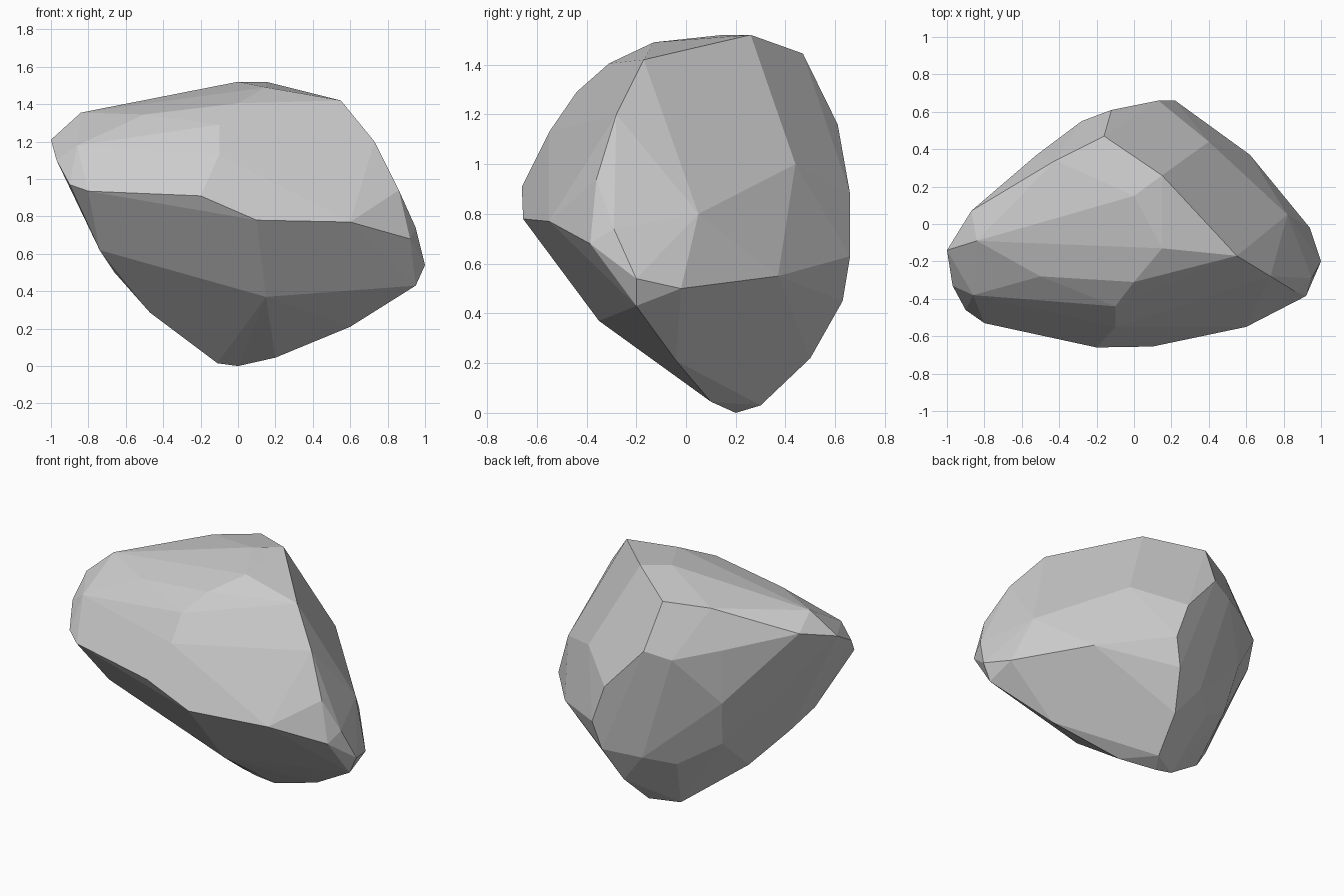
import bpy, bmesh, math

# Ridge lines of the boulder; the stone is the convex skin around them
ridges = {
    "crown": [(-.84, -.09, 1.355), (.15, -.13, 1.49), (.55, -.17, 1.42),
              (.15, .26, 1.52), (0, .15, 1.52), (-.16, .47, 1.445), (-.42, .34, 1.42), (-.87, .07, 1.27)],
    "front_brow": [(-.5, -.28, 1.345), (0, -.31, 1.405), (-.1, -.44, 1.29), (-.86, -.38, 1.18), (-.1, -.55, 1.13)],
    "front_ridge": [(-.9, -.46, .97), (-.8, -.53, .935), (-.2, -.66, .91), (.1, -.655, .78),
                    (.6, -.55, .77), (.92, -.385, .68)],
    "right_end": [(.73, -.28, 1.2), (.86, -.36, .94), (.95, -.29, .74), (1, -.2, .54), (.95, -.2, .43),
                  (.94, -.02, .5), (.82, .05, .8)],
    "back_right": [(.4, .44, 1), (.62, .37, .55), (.22, .66, .63), (.13, .66, .88)],
    "back_left": [(-.12, .61, 1.16), (-.28, .55, 1.12), (-.52, .37, 1.18), (.17, .63, .45)],
    "back_left_facet": [(-.51, .355, .825), (-.46, .28, .52), (-.22, .41, .37), (-.06, .54, .42)],
    "left_end": [(-1, -.14, 1.21), (-.97, -.33, 1.1), (-.74, -.28, .62),
                 (-.66, -.13, .5), (-.47, .02, .285)],
    "underside": [(.15, -.35, .37), (.6, -.04, .21), (.2, .1, .045), (-.11, .21, .015),
                  (0, .2, 0), (.06, .3, .03), (.1, .5, .22)],
}

bm = bmesh.new()
for line in ridges.values():
    for p in line:
        bm.verts.new(p)
bmesh.ops.convex_hull(bm, input=bm.verts)
loose = [v for v in bm.verts if not v.link_faces]
bmesh.ops.delete(bm, geom=loose, context='VERTS')

# Merge nearly coplanar triangles into broad flat facets
bmesh.ops.dissolve_limit(bm, angle_limit=math.radians(3), verts=bm.verts, edges=bm.edges)
bmesh.ops.recalc_face_normals(bm, faces=bm.faces)

mesh = bpy.data.meshes.new("boulder")
bm.to_mesh(mesh)
bm.free()
boulder = bpy.data.objects.new("boulder", mesh)
bpy.context.collection.objects.link(boulder)
